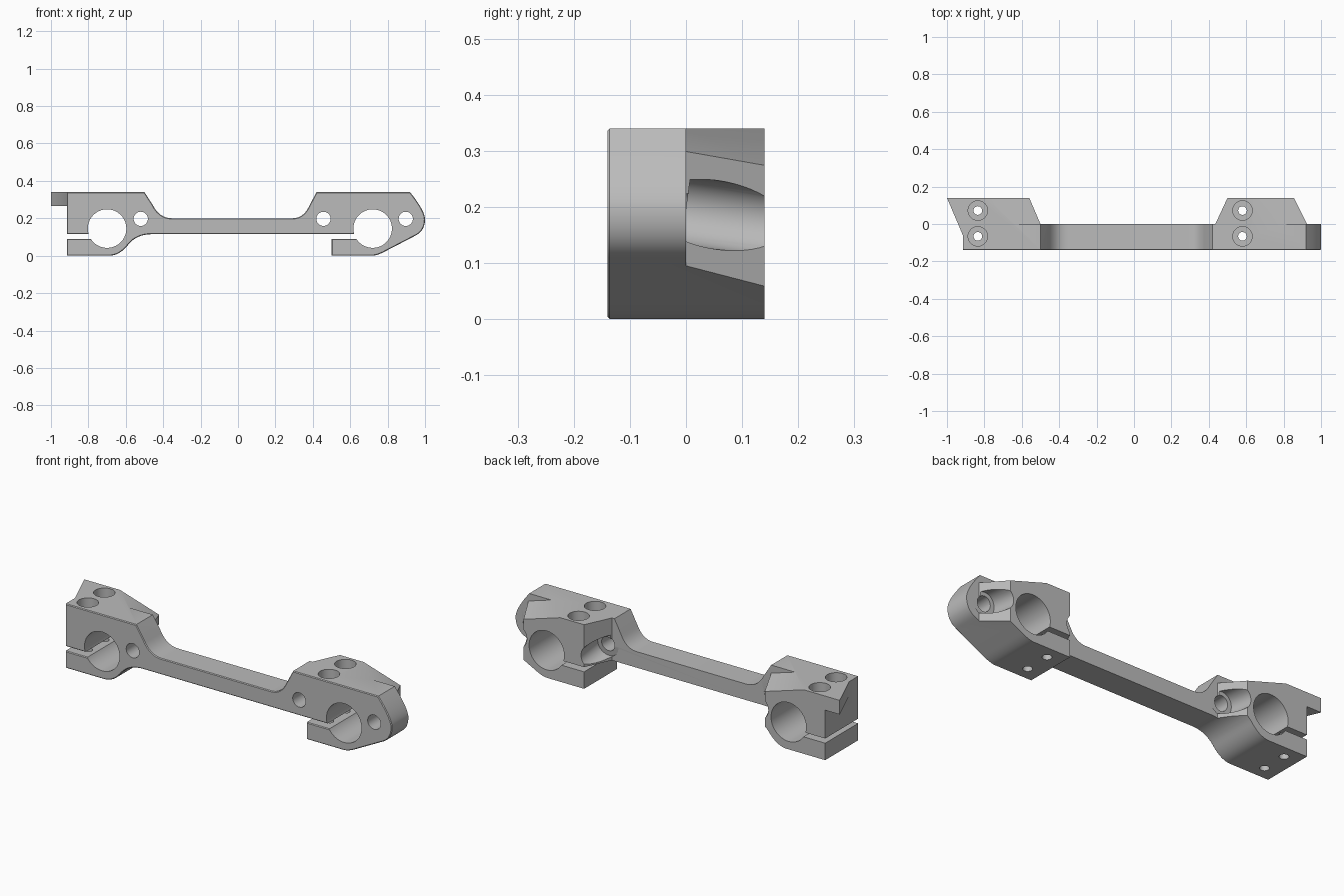
import bpy
import bmesh
from mathutils import Vector

if "Cube" in bpy.data.objects:
    bpy.data.objects.remove(bpy.data.objects["Cube"], do_unlink=True)

TOP, FRONT, BACK = 0.34, -0.14, 0.14

grey = bpy.data.materials.new("machined grey")
grey.use_nodes = True
grey.diffuse_color = (0.5, 0.5, 0.5, 1)
grey.node_tree.nodes["Principled BSDF"].inputs["Base Color"].default_value = (0.5, 0.5, 0.5, 1)


def make_object(name, bm):
    bmesh.ops.recalc_face_normals(bm, faces=bm.faces)
    mesh = bpy.data.meshes.new(name)
    bm.to_mesh(mesh)
    bm.free()
    mesh.materials.append(grey)
    ob = bpy.data.objects.new(name, mesh)
    bpy.context.collection.objects.link(ob)
    return ob


def bend(a, b, c, n=10):
    """Points along a quadratic curve from a to c, pulled towards b."""
    a, b, c = Vector(a), Vector(b), Vector(c)
    return [a * (1 - t) ** 2 + b * 2 * t * (1 - t) + c * t * t
            for t in [i / n for i in range(n + 1)]]


def prism(name, plan, low, high):
    """Upright prism over a plan outline; low may be a function of x and y."""
    bm = bmesh.new()
    f = low if callable(low) else (lambda x, y: low)
    bottom = [bm.verts.new((x, y, f(x, y))) for x, y in plan]
    top = [bm.verts.new((x, y, high)) for x, y in plan]
    bm.faces.new(bottom)
    bm.faces.new(top)
    for i in range(len(plan)):
        j = (i + 1) % len(plan)
        bm.faces.new((bottom[i], bottom[j], top[j], top[i]))
    return make_object(name, bm)


def rod(name, start, end, radius, sides=48):
    start, end = Vector(start), Vector(end)
    bm = bmesh.new()
    bmesh.ops.create_cone(bm, cap_ends=True, segments=sides, radius1=radius,
                          radius2=radius, depth=(end - start).length)
    turn = (end - start).to_track_quat('Z', 'Y').to_matrix()
    bmesh.ops.rotate(bm, verts=bm.verts, matrix=turn)
    bmesh.ops.translate(bm, verts=bm.verts, vec=(start + end) / 2)
    return make_object(name, bm)


def combine(body, tool, operation='DIFFERENCE'):
    mod = body.modifiers.new("cut", 'BOOLEAN')
    mod.operation = operation
    mod.solver = 'EXACT'
    mod.object = tool
    graph = bpy.context.evaluated_depsgraph_get()
    mesh = bpy.data.meshes.new_from_object(body.evaluated_get(graph))
    body.modifiers.clear()
    body.data = mesh
    bpy.data.objects.remove(tool, do_unlink=True)


# Side outline with both clamp slots, extruded through the full depth
outline = [(-0.915, TOP), (-0.5, TOP)]
outline += bend((-0.455, 0.27), (-0.42, 0.2), (-0.35, 0.2))
outline += bend((0.29, 0.2), (0.35, 0.2), (0.38, 0.265))
outline += [(0.42, TOP)]
outline += bend((0.92, TOP), (1, 0.24), (1, 0.195))
outline += bend((1, 0.195), (1, 0.135), (0.95, 0.108))[1:]
outline += bend((0.79, 0.025), (0.745, 0), (0.715, 0))
outline += [(0.5, 0), (0.5, 0.09), (0.66, 0.09), (0.66, 0.115)]
outline += bend((-0.46, 0.115), (-0.545, 0.115), (-0.59, 0.055))
outline += bend((-0.59, 0.055), (-0.635, 0), (-0.69, 0))[1:]
outline += [(-0.915, 0), (-0.915, 0.09), (-0.76, 0.09), (-0.76, 0.115), (-0.915, 0.115)]

bm = bmesh.new()
front = bm.faces.new([bm.verts.new((x, FRONT, z)) for x, z in outline])
extruded = bmesh.ops.extrude_face_region(bm, geom=[front], use_keep_orig=True)["geom"]
bmesh.ops.translate(bm, vec=(0, BACK - FRONT, 0),
                    verts=[v for v in extruded if isinstance(v, bmesh.types.BMVert)])
bmesh.ops.recalc_face_normals(bm, faces=bm.faces)
bmesh.ops.bevel(bm, geom=list(front.edges), offset=0.004, segments=1, affect='EDGES')
body = make_object("clamp_bracket", bm)

# Clear the rear between and beyond the two clamps, with skewed sides
combine(body, prism("middle_gap", [(-0.5, 0), (0.435, 0), (0.528, 0.2), (-0.586, 0.2)], 0.1, 0.5))
combine(body, prism("middle_gap_low", [(-0.5, 0), (0.47, 0), (0.47, 0.2), (-0.586, 0.2)], -0.1, 0.105))
combine(body, prism("end_gap", [(0.925, 0), (1.2, 0), (1.2, 0.2), (0.825, 0.2)], -0.1, 0.5))

# Overhanging wing on the right end
combine(body, prism("wing", [(-0.915, -0.06), (-0.86, -0.06), (-0.86, BACK), (-1, BACK)],
                    0.265, TOP), 'UNION')

# Sloping facets on the rear tops
for edge in (-0.64, 0.79):
    def slope(x, y, edge=edge):
        return TOP - 0.45 * ((x - edge) * 0.68 + y * 0.73)
    combine(body, prism("facet", [(edge, 0), (edge + 0.25, 0), (edge + 0.25, 0.2),
                                  (edge - 0.2 * 0.73 / 0.68, 0.2)], slope, 0.5))

# Clamp bores
for x in (-0.7, 0.72):
    combine(body, rod("bore", (x, -0.3, 0.145), (x, 0.3, 0.145), 0.103, 72))

# Cross bolt holes with relief pockets behind
for x in (-0.52, 0.457, 0.897):
    combine(body, rod("pocket", (x, 0, 0.193), (x, 0.25, 0.16), 0.061))
    combine(body, rod("bolt_hole", (x, -0.3, 0.197), (x, 0.1, 0.197), 0.038))

# Counterbored clamp screws
for x in (-0.835, 0.58):
    for y in (-0.066, 0.072):
        combine(body, rod("counterbore", (x, y, 0.21), (x, y, 0.5), 0.052))
        combine(body, rod("screw_hole", (x, y, -0.1), (x, y, 0.3), 0.023, 32))

bpy.ops.object.select_all(action='DESELECT')
body.select_set(True)
bpy.context.view_layer.objects.active = body
bpy.ops.object.shade_smooth_by_angle(angle=0.5)
